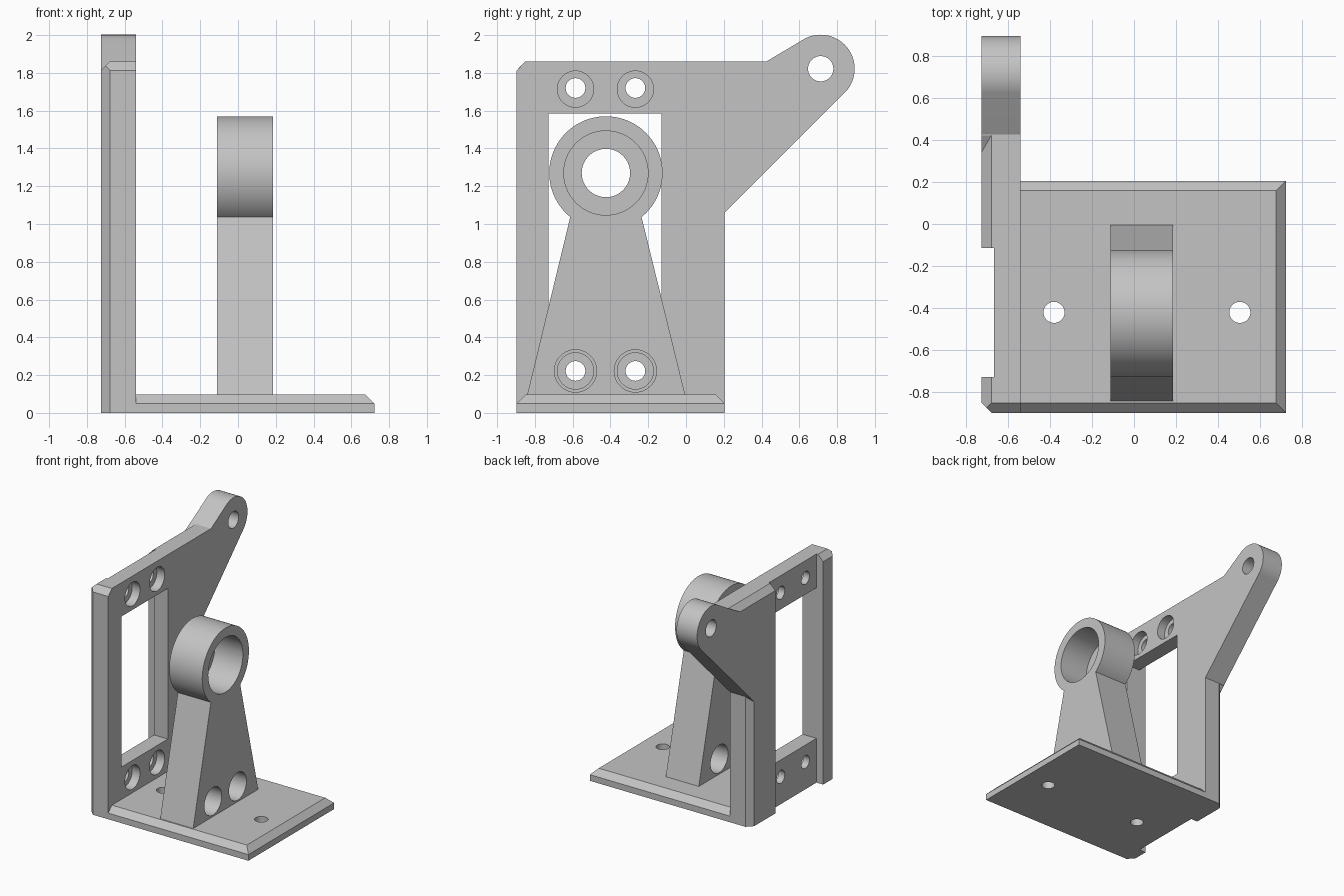
import bpy, bmesh
from math import sin, cos, radians

old = bpy.data.objects.get("Cube")
if old:
    bpy.data.objects.remove(old)

grey = bpy.data.materials.new("plain grey")
grey.use_nodes = True
grey.diffuse_color = (0.55, 0.55, 0.55, 1)
grey.node_tree.nodes["Principled BSDF"].inputs["Base Color"].default_value = (0.55, 0.55, 0.55, 1)


def make(name, bm):
    bmesh.ops.recalc_face_normals(bm, faces=bm.faces)
    mesh = bpy.data.meshes.new(name)
    bm.to_mesh(mesh)
    bm.free()
    mesh.materials.append(grey)
    ob = bpy.data.objects.new(name, mesh)
    bpy.context.collection.objects.link(ob)
    return ob


def prism(name, outline, x0, x1):
    """Extrude a (y, z) outline along x."""
    bm = bmesh.new()
    face = bm.faces.new([bm.verts.new((x0, y, z)) for y, z in outline])
    moved = bmesh.ops.extrude_face_region(bm, geom=[face])["geom"]
    bmesh.ops.translate(bm, vec=(x1 - x0, 0, 0),
                        verts=[v for v in moved if isinstance(v, bmesh.types.BMVert)])
    return make(name, bm)


def hull(name, points):
    bm = bmesh.new()
    for p in points:
        bm.verts.new(p)
    bmesh.ops.convex_hull(bm, input=bm.verts)
    bmesh.ops.dissolve_limit(bm, angle_limit=0.01, verts=bm.verts, edges=bm.edges)
    return make(name, bm)


def box(name, x0, x1, y0, y1, z0, z1):
    return hull(name, [(x, y, z) for x in (x0, x1) for y in (y0, y1) for z in (z0, z1)])


def arc(cy, cz, r, start, end, n=64):
    steps = [radians(start + (end - start) * i / n) for i in range(n + 1)]
    return [(cy + r * cos(a), cz + r * sin(a)) for a in steps]


def bore(y, z, r, x0, x1):
    """Round cutter along x."""
    return prism("cutter", arc(y, z, r, 0, 360)[:-1], x0, x1)


def cut(ob, cutters):
    bpy.context.view_layer.objects.active = ob
    for c in cutters:
        c.hide_render = True
        mod = ob.modifiers.new("cut", "BOOLEAN")
        mod.operation, mod.solver, mod.object = "DIFFERENCE", "EXACT", c
        bpy.ops.object.modifier_apply(modifier=mod.name)
        bpy.data.objects.remove(c)


# Shared dimensions
LEFT, INNER, RIGHT = -0.725, -0.54, 0.722
FRONT, BACK, TOP, CH = -0.897, 0.205, 1.86, 0.047
TIP_Y, TIP_Z, TIP_R = 0.713, 1.822, 0.18
SCREWS = (-0.585, -0.268)

# Upright wall with its rear arm, one outline
wall = prism("upright_wall",
             [(FRONT, 0), (BACK, 0), (BACK, BACK + 0.855)]
             + arc(TIP_Y, TIP_Z, TIP_R, -45, 120, 40)
             + [(0.425, TOP), (FRONT + CH, TOP), (FRONT, TOP - CH)], LEFT, INNER)

# Outer edge bevels: triangles in (x, depth) stretched along each edge
E = 0.02
steps = [(LEFT + CH + E, -E), (LEFT - E, CH + E), (LEFT - E, -E)]
front_bevel = hull("cutter", [(x, FRONT + d, z) for x, d in steps for z in (-0.1, 2.1)])
back_bevel = hull("cutter", [(x, BACK - d, z) for x, d in steps
                             for z in (-0.1, BACK - d + 0.852)])
top_bevel = hull("cutter", [(x, y, TOP - d) for x, d in steps
                            for y in (-1, 0.421 - d * 1.732)])

# Window, outer channel and counterbored screw holes
cutters = [front_bevel, back_bevel, top_bevel,
           box("cutter", -0.665, -0.4, -0.728, -0.13, 0.36, 1.585),
           box("cutter", -0.9, -0.665, -0.728, -0.113, -0.1, 2.1),
           bore(TIP_Y, TIP_Z, 0.067, -0.9, -0.4)]
for y in SCREWS:
    for z in (0.222, 1.72):
        cutters.append(bore(y, z, 0.052, -0.9, -0.4))
        cutters.append(bore(y, z - 0.006 if z > 1 else z, 0.096, -0.61, -0.4))
cut(wall, cutters)

# Base plate, bevelled on three upper edges
base = hull("base_plate",
            [(x, y, z) for x in (INNER, RIGHT) for y in (FRONT, BACK) for z in (0, 0.05)]
            + [(x, y, 0.097) for x in (INNER, RIGHT - CH) for y in (FRONT + CH, BACK - CH)])
for x in (-0.38, 0.503):
    bm = bmesh.new()
    bmesh.ops.create_cone(bm, cap_ends=True, segments=48, radius1=0.05, radius2=0.05, depth=0.5)
    bmesh.ops.translate(bm, vec=(x, -0.42, 0), verts=bm.verts)
    cut(base, [make("cutter", bm)])

# Tapered post carrying the ring
post = prism("ring_post",
             [(-0.842, 0.09), (-0.003, 0.09)] + arc(-0.424, 1.27, 0.3, -51, 231, 80),
             -0.112, 0.185)
cut(post, [bore(-0.424, 1.27, 0.128, -0.3, 0.3), bore(-0.424, 1.27, 0.223, -0.067, 0.3)]
    + [bore(y, 0.222, 0.112, -0.3, 0.3) for y in SCREWS])

# Smooth curved faces, keep hard edges
for ob in bpy.context.view_layer.objects:
    ob.select_set(ob in (wall, base, post))
bpy.context.view_layer.objects.active = wall
bpy.ops.object.shade_smooth_by_angle(angle=radians(25))
